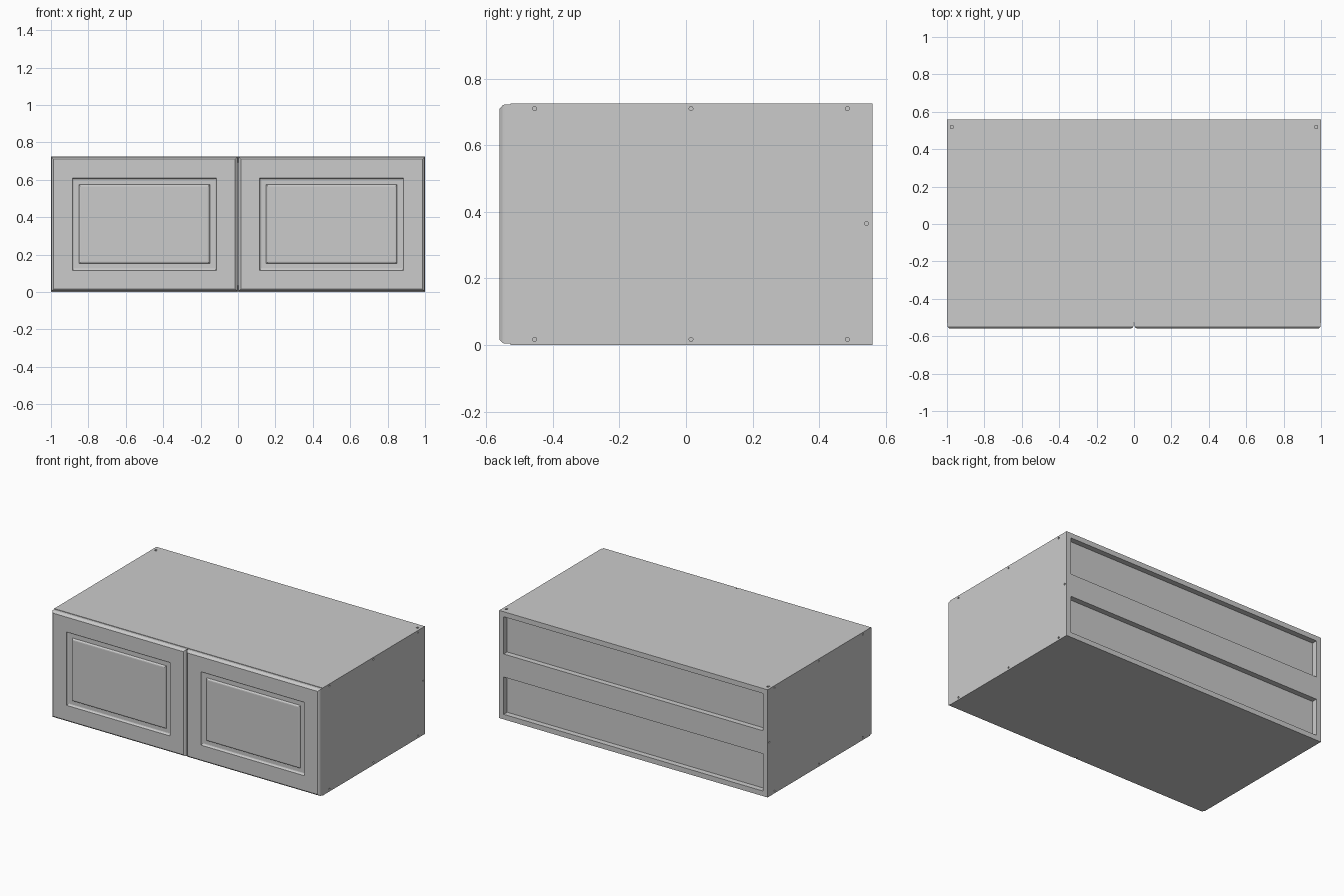
import bpy, bmesh
from mathutils import Matrix, Vector

if "Cube" in bpy.data.objects:
    bpy.data.objects.remove(bpy.data.objects["Cube"])

H, D, T = 0.725, 0.56, 0.034      # height, half depth, board thickness
FRONT = -0.528                    # front of the carcass, behind the doors


def make_object(name, bm):
    bmesh.ops.recalc_face_normals(bm, faces=bm.faces)
    mesh = bpy.data.meshes.new(name)
    bm.to_mesh(mesh)
    bm.free()
    ob = bpy.data.objects.new(name, mesh)
    bpy.context.collection.objects.link(ob)
    return ob


def add_box(bm, lo, hi):
    lo, hi = Vector(lo), Vector(hi)
    size = hi - lo
    m = Matrix.Translation((lo + hi) / 2) @ Matrix.Diagonal((*size, 1))
    bmesh.ops.create_cube(bm, size=1, matrix=m)


def box(name, lo, hi):
    bm = bmesh.new()
    add_box(bm, lo, hi)
    return make_object(name, bm)


# Side boards with screw holes and a hanging slot in the top edge
def side_board(name, s):
    a, b = sorted((s, s * (1 - T)))
    board = box(name, (a, FRONT, 0), (b, D, H))
    bm = bmesh.new()
    holes = [(y, z) for y in (-0.455, 0.015, 0.485) for z in (0.017, H - 0.015)]
    for y, z in holes + [(0.542, 0.365)]:
        m = Matrix.Translation((s, y, z)) @ Matrix.Rotation(1.5707963, 4, 'Y')
        bmesh.ops.create_cone(bm, cap_ends=True, segments=16, radius1=0.006,
                              radius2=0.006, depth=0.04, matrix=m)
    x = s * 0.975
    add_box(bm, (x - 0.007, 0.51, H - 0.02), (x + 0.007, 0.527, H + 0.02))
    cutter = make_object(name + "_hole_cutter", bm)
    cutter.hide_render = True
    mod = board.modifiers.new("holes", 'BOOLEAN')
    mod.object, mod.operation, mod.solver = cutter, 'DIFFERENCE', 'EXACT'
    bpy.context.view_layer.objects.active = board
    bpy.ops.object.modifier_apply(modifier=mod.name)
    bpy.data.objects.remove(cutter)


side_board("left_side", -1)
side_board("right_side", 1)

# Top, bottom, recessed back panel and back rail
X = 1 - T
box("top_board", (-X, FRONT, H - T), (X, D, H))
box("bottom_board", (-X, FRONT, 0), (X, D, T))
box("back_panel", (-X, 0.51, T), (X, 0.523, H - T))
box("back_rail", (-X, 0.523, 0.285), (X, D, 0.44))

# Door: nested rectangles (inset, y) from the back edge to the raised centre
PROFILE = [(0, FRONT), (0, -0.546), (0.003, -0.552), (0.012, -0.56),
           (0.112, -0.56), (0.114, -0.553), (0.117, -0.549), (0.122, -0.547),
           (0.148, -0.547), (0.150, -0.552), (0.154, -0.556), (0.159, -0.557)]


def door(name, x0, x1, z0=0.004, z1=H - 0.003):
    bm = bmesh.new()
    rings = []
    for i, y in PROFILE:
        corners = ((x0 + i, z0 + i), (x1 - i, z0 + i), (x1 - i, z1 - i), (x0 + i, z1 - i))
        rings.append([bm.verts.new((x, y, z)) for x, z in corners])
    for a, b in zip(rings, rings[1:]):
        for k in range(4):
            n = (k + 1) % 4
            bm.faces.new((a[k], a[n], b[n], b[k]))
    bm.faces.new(rings[0])
    bm.faces.new(rings[-1])
    make_object(name, bm)


door("left_door", -0.998, -0.003)
door("right_door", 0.003, 0.998)
